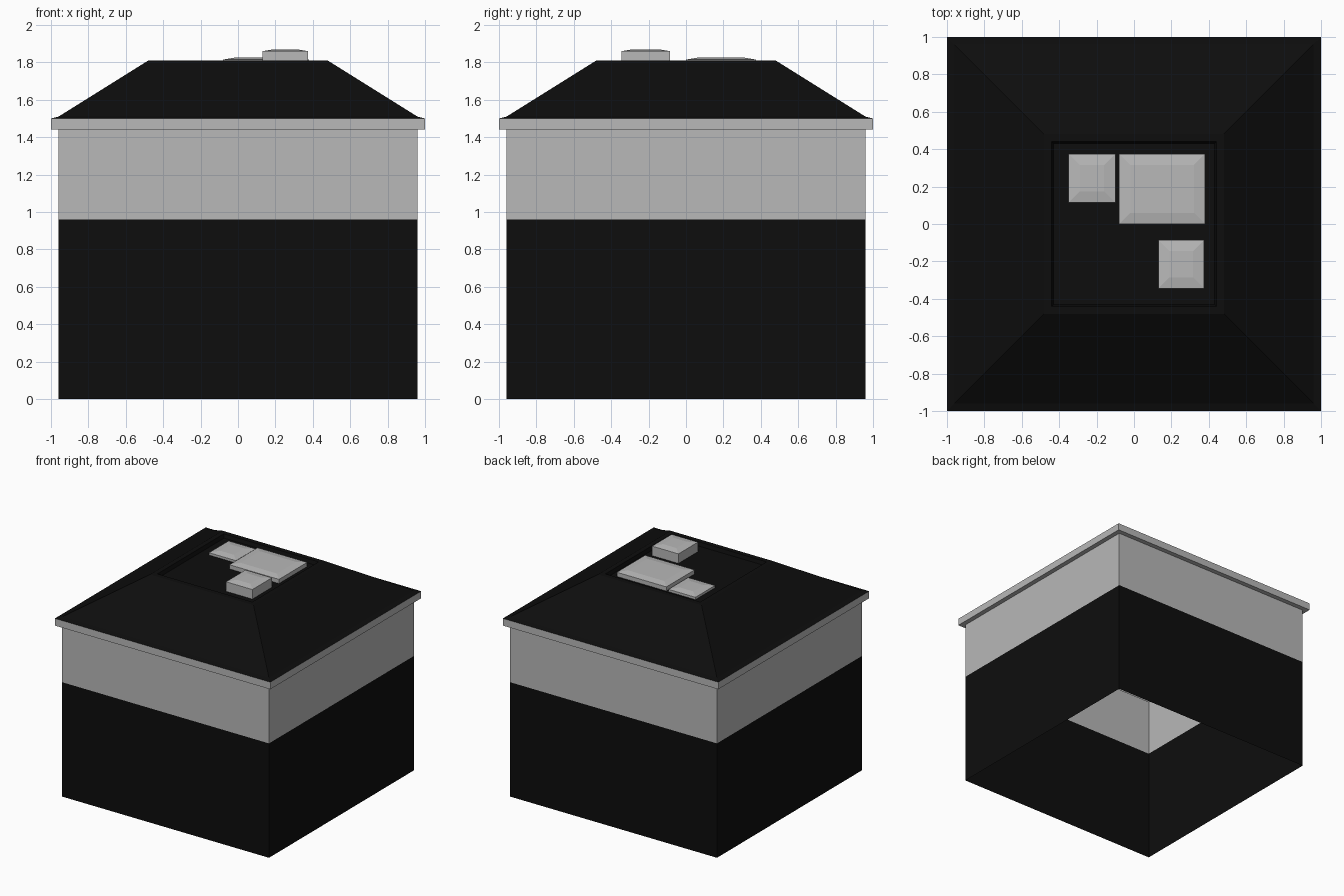
import bpy
import bmesh

cube = bpy.data.objects.get("Cube")
if cube:
    bpy.data.objects.remove(cube, do_unlink=True)


def make_material(name, value):
    mat = bpy.data.materials.new(name)
    colour = (value, value, value, 1)
    mat.diffuse_color = colour
    mat.use_nodes = True
    bsdf = next(n for n in mat.node_tree.nodes if n.type == 'BSDF_PRINCIPLED')
    bsdf.inputs["Base Color"].default_value = colour
    return mat


grey = make_material("light grey", 0.48)
black = make_material("near black", 0.004)


def loft(name, rings, mat, centre=(0, 0), cap=False):
    """Join stacked rectangles (half width, half depth, z) into a flat-sided shell."""
    bm = bmesh.new()
    loops = []
    for hx, hy, z in rings:
        corners = ((-hx, -hy), (hx, -hy), (hx, hy), (-hx, hy))
        loops.append([bm.verts.new((centre[0] + x, centre[1] + y, z)) for x, y in corners])
    for low, high in zip(loops, loops[1:]):
        for i in range(4):
            j = (i + 1) % 4
            bm.faces.new((low[i], low[j], high[j], high[i]))
    if cap:
        bm.faces.new(loops[-1])
    mesh = bpy.data.meshes.new(name)
    bm.to_mesh(mesh)
    bm.free()
    mesh.materials.append(mat)
    obj = bpy.data.objects.new(name, mesh)
    bpy.context.collection.objects.link(obj)
    return obj


def square(*profile):
    return [(h, h, z) for h, z in profile]


# Walls: hollow, open underneath
WALL, BAND, EAVE, TOP = 0.96, 0.96, 1.44, 1.5
loft("lower_wall", square((WALL, 0), (WALL, BAND)), black)
loft("upper_wall", square((WALL, BAND), (WALL, EAVE)), grey)

# Eave: soffit and fascia
loft("eave", square((WALL, EAVE), (1, EAVE), (1, TOP)), grey)

# Roof: flared hip rising to a rim around a sunken flat deck
DECK = 1.78
loft("roof", square((1, TOP), (0.96, 1.51), (0.48, 1.81), (0.44, 1.81), (0.43, DECK)),
     black, cap=True)


# Rooftop units with shallow bevelled lids
def roof_unit(name, x0, x1, y0, y1, top):
    hx, hy, inset = (x1 - x0) / 2, (y1 - y0) / 2, 0.06
    rings = [(hx, hy, DECK), (hx, hy, top - 0.01), (hx - inset, hy - inset, top)]
    loft(name, rings, grey, ((x0 + x1) / 2, (y0 + y1) / 2), cap=True)


roof_unit("large_roof_unit", -0.08, 0.38, 0.0, 0.375, 1.825)
roof_unit("tall_roof_unit", 0.13, 0.375, -0.345, -0.085, 1.87)
roof_unit("low_roof_unit", -0.35, -0.1, 0.115, 0.375, 1.81)
